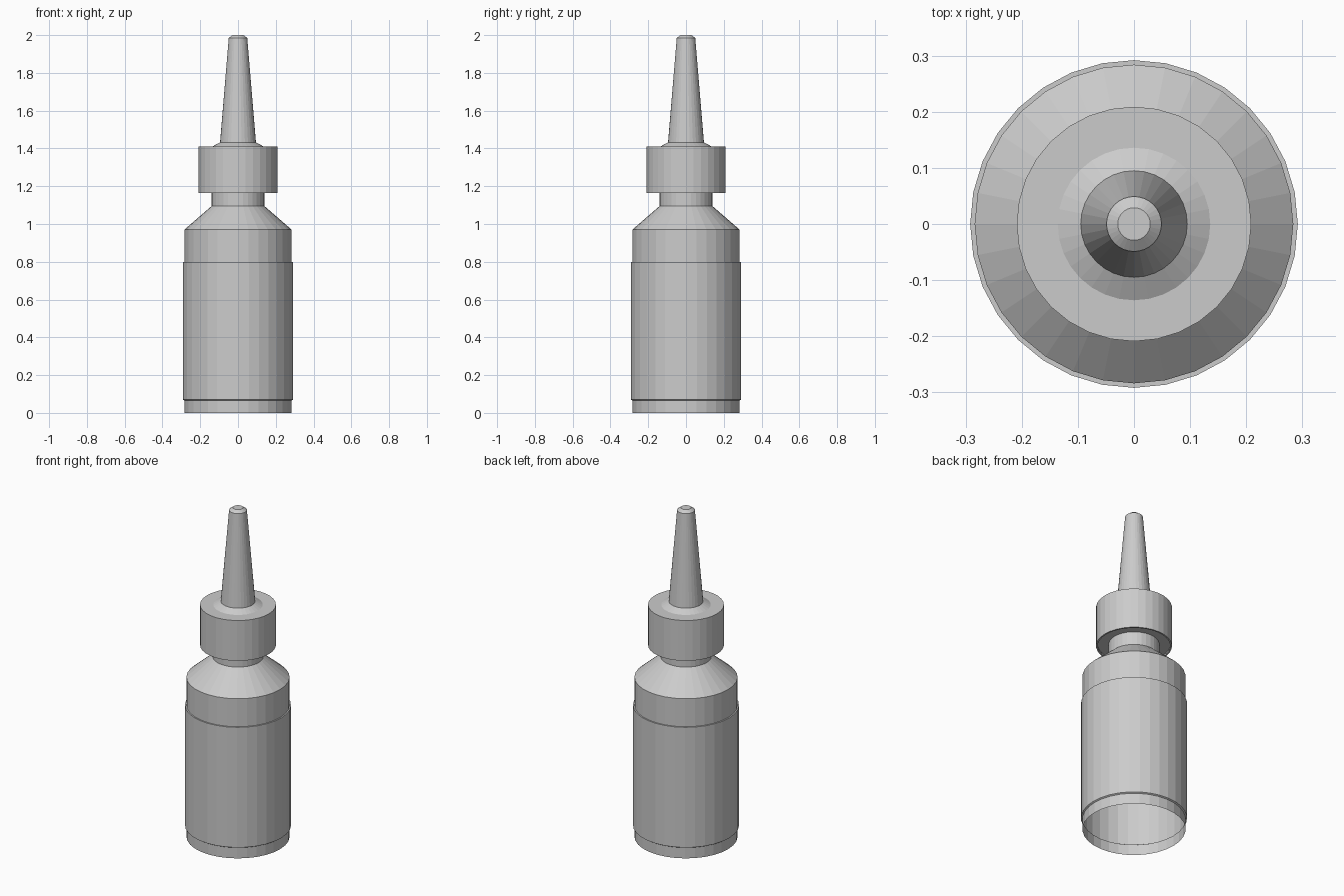
import bpy, bmesh
from math import tau

cube = bpy.data.objects.get("Cube")
if cube:
    bpy.data.objects.remove(cube, do_unlink=True)

SIDES = 32

grey = bpy.data.materials.new("plain_grey")
grey.use_nodes = True
colour = (0.6, 0.6, 0.6, 1)
grey.diffuse_color = colour
grey.node_tree.nodes["Principled BSDF"].inputs["Base Color"].default_value = colour


def lathe(name, profile, capped=False):
    """Spin an upward (radius, height) profile about z; optionally close its top."""
    bm = bmesh.new()
    verts = [bm.verts.new((r, 0, z)) for r, z in profile]
    edges = [bm.edges.new(pair) for pair in zip(verts, verts[1:])]
    bmesh.ops.spin(bm, geom=verts + edges, cent=(0, 0, 0), axis=(0, 0, 1),
                   angle=tau, steps=SIDES, use_merge=True)
    bmesh.ops.remove_doubles(bm, verts=bm.verts, dist=0.0001)
    if capped:
        top = profile[-1][1]
        bm.faces.new([v for v in sorted_ring(bm, top)])
    bmesh.ops.recalc_face_normals(bm, faces=bm.faces)
    mesh = bpy.data.meshes.new(name)
    bm.to_mesh(mesh)
    bm.free()
    mesh.materials.append(grey)
    obj = bpy.data.objects.new(name, mesh)
    bpy.context.collection.objects.link(obj)
    return obj


def sorted_ring(bm, height):
    from math import atan2
    ring = [v for v in bm.verts if abs(v.co.z - height) < 0.0001]
    return sorted(ring, key=lambda v: atan2(v.co.y, v.co.x))


# Open-bottomed bottle with a raised label band, sloping shoulder and neck
lathe("bottle", [(0.284, 0), (0.284, 0.065), (0.292, 0.07), (0.292, 0.8),
                 (0.284, 0.8), (0.284, 0.97), (0.14, 1.095), (0.14, 1.175)])

# Screw cap with a shallow recess underneath and a low collar on top
lathe("cap", [(0.14, 1.175), (0.2, 1.175), (0.2, 1.165), (0.209, 1.165),
              (0.209, 1.41), (0.136, 1.41), (0.095, 1.432)])

# Tapered nozzle with a bevelled, closed tip
lathe("nozzle", [(0.095, 1.432), (0.049, 1.985), (0.029, 2.0)], capped=True)
